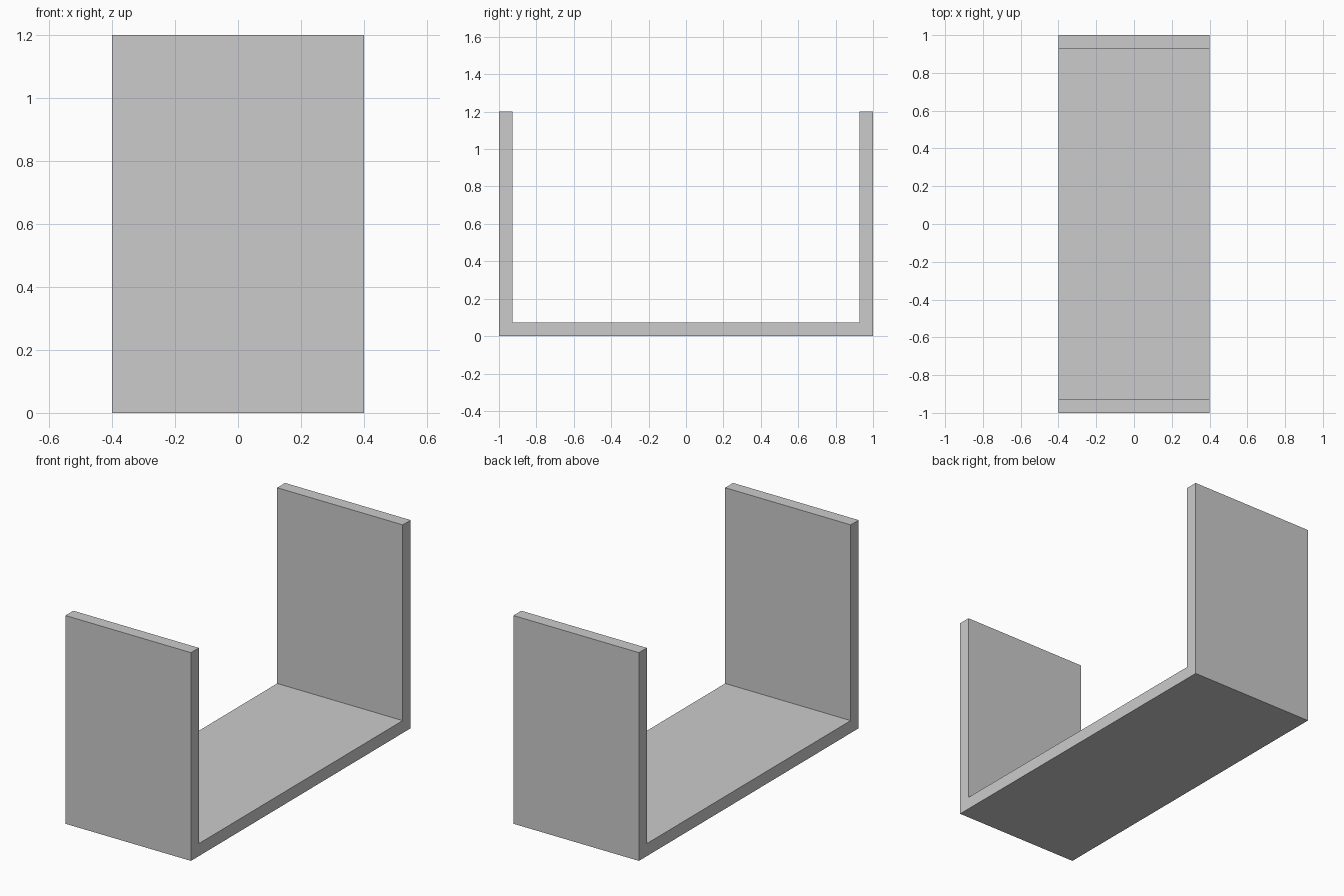
import bpy
import bmesh
from mathutils import Vector

if "Cube" in bpy.data.objects:
    bpy.data.objects.remove(bpy.data.objects["Cube"])

WIDTH, HALF_LENGTH, HEIGHT, THICK = 0.8, 1.0, 1.2, 0.072

# U-shaped cross-section in the y-z plane: right half, then mirrored left half
half = [(HALF_LENGTH, 0), (HALF_LENGTH, HEIGHT),
        (HALF_LENGTH - THICK, HEIGHT), (HALF_LENGTH - THICK, THICK)]
profile = half + [(-y, z) for y, z in reversed(half)]

# Extrude the section across the width
bm = bmesh.new()
section = bm.faces.new([bm.verts.new((-WIDTH / 2, y, z)) for y, z in profile])
result = bmesh.ops.extrude_face_region(bm, geom=[section], use_keep_orig=True)
moved = [v for v in result["geom"] if isinstance(v, bmesh.types.BMVert)]
bmesh.ops.translate(bm, verts=moved, vec=Vector((WIDTH, 0, 0)))
bmesh.ops.recalc_face_normals(bm, faces=bm.faces)

mesh = bpy.data.meshes.new("u_channel")
bm.to_mesh(mesh)
bm.free()
bpy.context.collection.objects.link(bpy.data.objects.new("u_channel", mesh))
